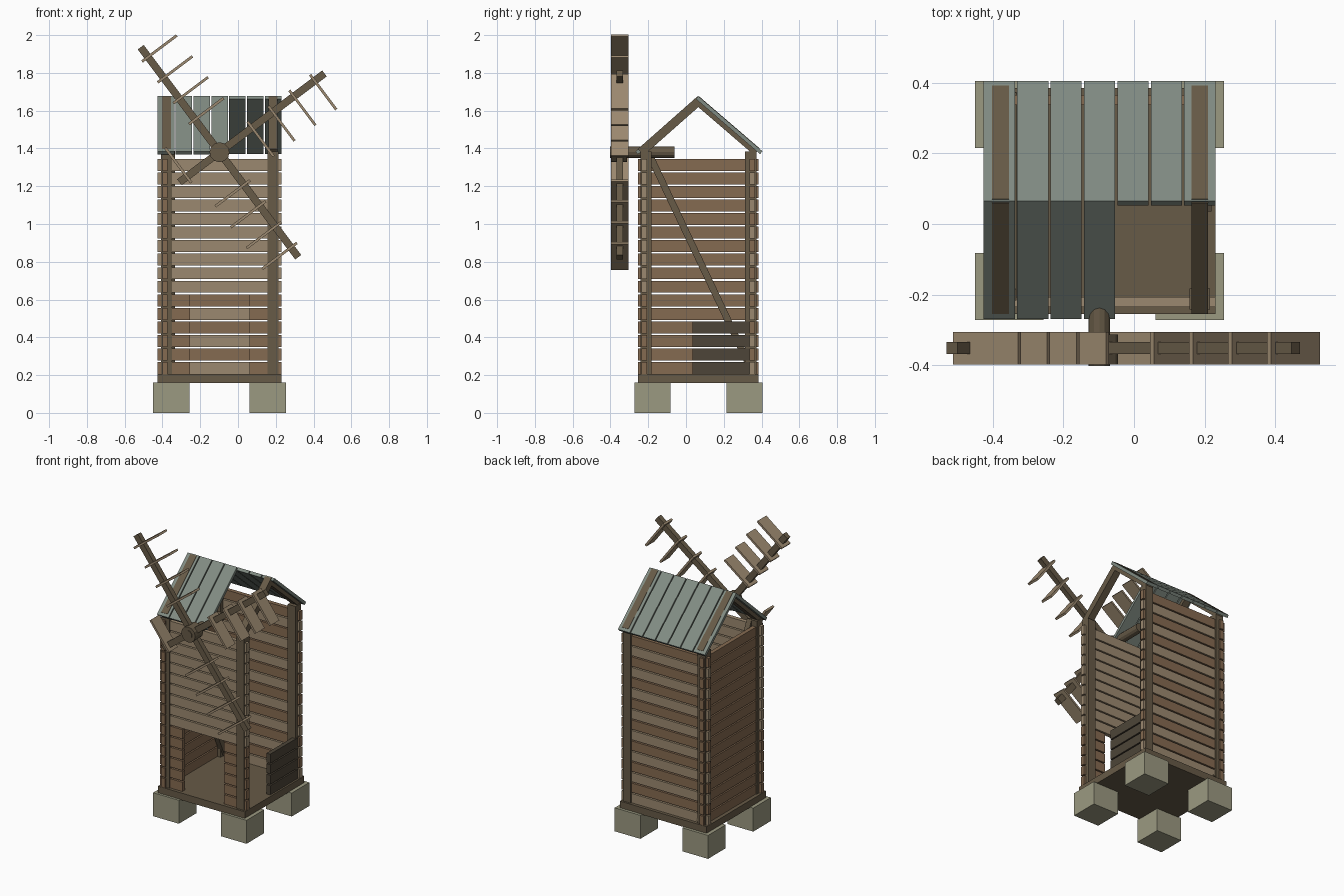
import bpy, math
from mathutils import Vector, Matrix

if "Cube" in bpy.data.objects:
    bpy.data.objects.remove(bpy.data.objects["Cube"])

def mat(name, rgb):
    m = bpy.data.materials.new(name)
    m.diffuse_color = (*rgb, 1)
    m.use_nodes = True
    m.node_tree.nodes["Principled BSDF"].inputs["Base Color"].default_value = m.diffuse_color
    return m

DARK = mat("dark_wood", (0.135, 0.103, 0.063))
SHADE = mat("shaded_wood", (0.075, 0.06, 0.04))
LIGHT = mat("pale_wood", (0.33, 0.25, 0.16))
BROWN = mat("brown_wood", (0.235, 0.145, 0.082))
ROOF = mat("grey_boards", (0.22, 0.26, 0.225))
STONE = mat("stone", (0.33, 0.32, 0.22))

def finish(name, m):
    o = bpy.context.object
    o.name = name
    o.data.materials.append(m)
    return o

def box(name, x, y, z, m):
    """Box from (min, max) ranges."""
    bpy.ops.mesh.primitive_cube_add(size=1)
    o = finish(name, m)
    o.matrix_world = Matrix.Translation([sum(r) / 2 for r in (x, y, z)]) @ \
        Matrix.Diagonal((x[1] - x[0], y[1] - y[0], z[1] - z[0], 1))
    return o

def beam(name, p, q, side, w, t, m):
    """Box from p to q, w wide along side and t thick."""
    p, q, s = Vector(p), Vector(q), Vector(side).normalized()
    d = (q - p).normalized()
    rot = Matrix((s, d.cross(s), d)).transposed().to_4x4()
    bpy.ops.mesh.primitive_cube_add(size=1)
    o = finish(name, m)
    o.matrix_world = Matrix.Translation((p + q) / 2) @ rot @ \
        Matrix.Diagonal((w, t, (q - p).length, 1))
    return o

def rod(name, x, z, y0, y1, r, sides, m):
    bpy.ops.mesh.primitive_cylinder_add(vertices=sides, radius=r, depth=y1 - y0,
        location=(x, (y0 + y1) / 2, z), rotation=(math.pi / 2, 0, 0))
    return finish(name, m)

X0, X1, Y0, Y1 = -0.425, 0.23, -0.255, 0.385
PX, PY = (-0.378, 0.186), (-0.212, 0.342)

# Stone feet, floor and corner posts
for x in (-0.353, 0.158):
    for y in (-0.177, 0.31):
        box("stone_foot", (x - 0.097, x + 0.097), (y - 0.095, y + 0.095), (0, 0.16), STONE)
box("floor", (X0, X1), (Y0, Y1), (0.157, 0.205), DARK)
for x in PX:
    for y in PY:
        box("corner_post", (x - 0.029, x + 0.029), (y - 0.03, y + 0.03), (0.2, 1.385), DARK)

# Horizontal wall planks, row 0 at the bottom
T = 0.014
for i in range(16):
    z = 0.206 + i * 0.0717
    zr = (z, z + 0.063)
    fy = (-0.221 - T, -0.221 + T)
    if i < 6:
        box("front_plank_left", (X0, -0.255), fy, zr, BROWN)
        box("front_plank_right", (0.06, X1), fy, zr, BROWN)
    else:
        box("front_plank", (X0, X1), fy, zr, LIGHT)
    box("back_plank", (X0, X1), (0.351 - T, 0.351 + T), zr, LIGHT if i % 2 == 0 else BROWN)
    box("left_plank", (-0.387 - T, -0.387 + T), (Y0, Y1), zr, BROWN)
    if i < 4:
        box("right_low_plank", (0.205 - T, 0.205 + T), (0.035, 0.335), zr, SHADE)

# Diagonal brace inside the left wall
beam("left_brace", (-0.35, -0.2, 1.38), (-0.35, 0.355, 0.21), (1, 0, 0), 0.035, 0.036, DARK)

# Roof: rafters and boards on each slope, the front only partly boarded
RIDGE = Vector((0, 0.065, 1.677))
for side, eave, count in (("back", Vector((0, 0.405, 1.385)), 7),
                          ("front", Vector((0, -0.268, 1.383)), 4)):
    d = (eave - RIDGE).normalized()
    n = Vector((0, -d.z, d.y)) * (1 if d.y > 0 else -1)
    for i in range(count):
        o = Vector((X0 + 0.044 + i * 0.0945, 0, 0)) - n * 0.01
        beam(side + "_roof_board", RIDGE + o, eave + o, (1, 0, 0), 0.088, 0.02, ROOF)
    for x in PX:
        o = Vector((x, 0, 0)) - n * 0.021
        beam(side + "_rafter", RIDGE + o + d * 0.005, eave + o - d * 0.02, (1, 0, 0), 0.048, 0.046, DARK)

# Wind shaft and hub
HX, HZ = -0.098, 1.38
rod("wind_shaft", HX, HZ, -0.402, -0.06, 0.03, 12, DARK)
rod("sail_hub", HX, HZ, -0.397, -0.312, 0.053, 12, DARK)

# Sails: four arms with cross slats, one arm snapped short
for k in range(4):
    a = math.atan2(0.6, 0.8) + k * math.pi / 2
    u = Vector((math.cos(a), 0, math.sin(a)))
    v = Vector((math.sin(a), 0, -math.cos(a)))
    c = Vector((HX, -0.351, HZ))
    broken = k == 2
    beam("sail_arm", c, c + u * (0.265 if broken else 0.695), (0, 1, 0), 0.034, 0.04, DARK)
    for i in range(1 if broken else 4):
        s = c + u * (0.216 + i * 0.138)
        beam("sail_slat", s - v * 0.04, s + v * 0.19, (0, 1, 0), 0.092, 0.014, LIGHT)
